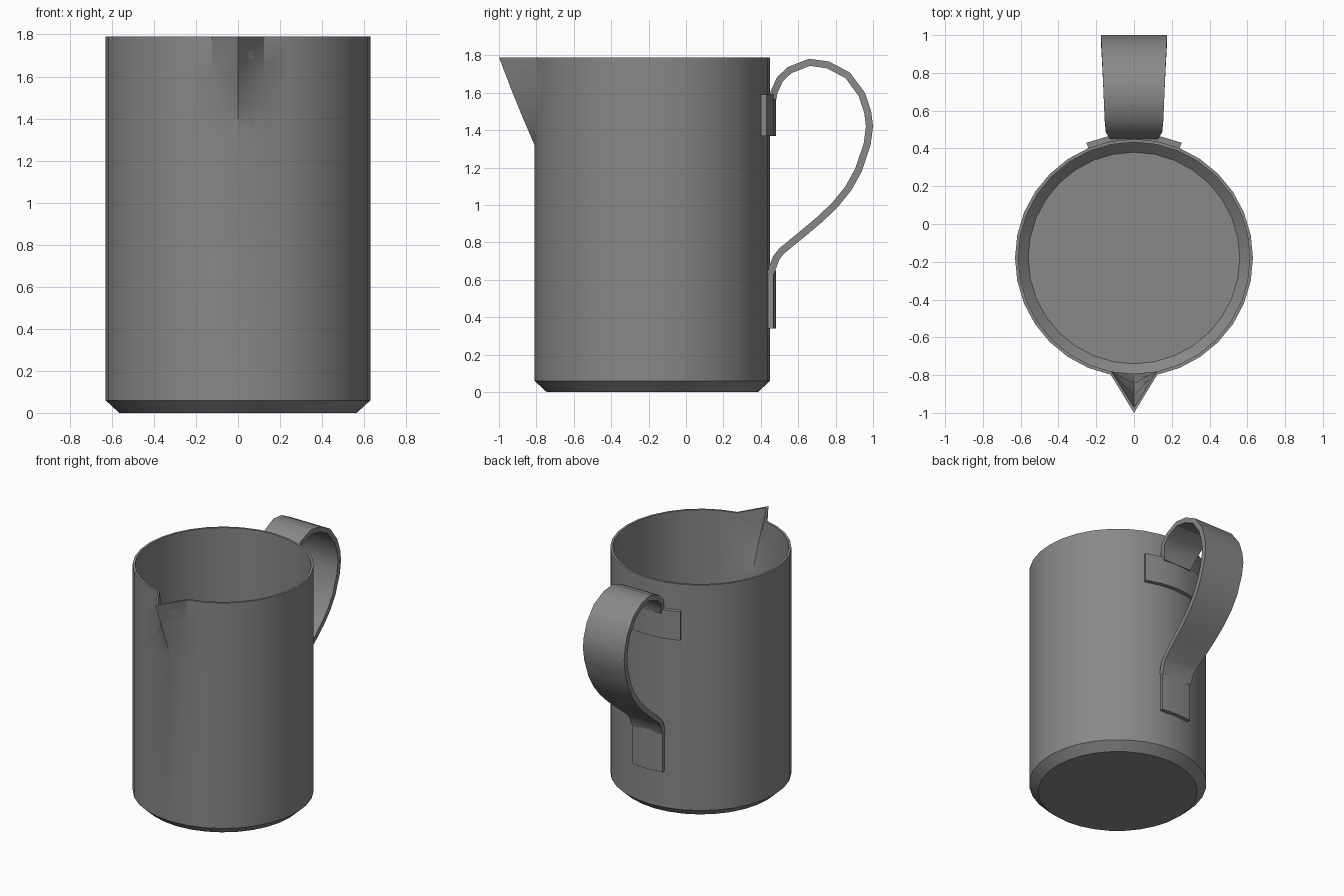
import bpy, bmesh
from math import sin, cos, pi
from mathutils import Vector

if "Cube" in bpy.data.objects:
    bpy.data.objects.remove(bpy.data.objects["Cube"])

SIDES = 32
STEP = 2 * pi / SIDES
CENTRE_Y = -0.18

# Dark metal shared by all parts
metal = bpy.data.materials.new("dark_metal")
metal.diffuse_color = (0.25, 0.25, 0.25, 1)
metal.use_nodes = True
metal.node_tree.nodes["Principled BSDF"].inputs["Base Color"].default_value = metal.diffuse_color


def loft(name, rings, wrap_rings, wrap_section):
    """Skin a list of equal-length sections, capping every open end."""
    bm = bmesh.new()
    rows = [[bm.verts.new(p) for p in ring] for ring in rings]
    n, m = len(rows), len(rows[0])
    for i in range(n if wrap_rings else n - 1):
        a, b = rows[i], rows[(i + 1) % n]
        for j in range(m if wrap_section else m - 1):
            k = (j + 1) % m
            bm.faces.new((a[j], b[j], b[k], a[k]))
    if wrap_rings:
        bm.faces.new([r[0] for r in rows])
        bm.faces.new([r[-1] for r in rows])
    else:
        bm.faces.new(rows[0])
        bm.faces.new(rows[-1])
    bmesh.ops.recalc_face_normals(bm, faces=bm.faces)
    mesh = bpy.data.meshes.new(name)
    bm.to_mesh(mesh)
    bm.free()
    mesh.materials.append(metal)
    obj = bpy.data.objects.new(name, mesh)
    bpy.context.collection.objects.link(obj)
    bpy.ops.object.select_all(action='DESELECT')
    obj.select_set(True)
    bpy.context.view_layer.objects.active = obj
    bpy.ops.object.shade_smooth_by_angle(angle=pi / 6)
    return obj


def around(r, angle, z):
    """Point on the body; angle 0 is the front."""
    return Vector((r * sin(angle), CENTRE_Y - r * cos(angle), z))


# Body: thin-walled lathe, front column pulled out into the spout
# (radius, height, spout pull)
profile = [(0.565, 0, 0), (0.63, 0.06, 0), (0.63, 1.32, 0), (0.63, 1.46, 0.06),
           (0.63, 1.62, 0.125), (0.63, 1.79, 0.19), (0.613, 1.79, 0.178),
           (0.613, 1.62, 0.113), (0.613, 1.46, 0.05), (0.613, 1.32, 0),
           (0.613, 0.07, 0), (0.56, 0.02, 0)]
loft("jug_body",
     [[around(r + (pull if i == 0 else 0), i * STEP, z) for r, z, pull in profile]
      for i in range(SIDES)], True, False)


# Mounting plates hugging the back of the body
def plate(name, span, z0, z1):
    rings = []
    for i in range(-span, span + 1):
        a = pi + i * STEP
        rings.append([around(0.625, a, z0), around(0.66, a, z0),
                      around(0.66, a, z1), around(0.625, a, z1)])
    loft(name, rings, False, True)


plate("upper_plate", 2, 1.37, 1.59)
plate("lower_plate", 1, 0.34, 0.65)

# Handle: flat strap along an outer edge path (y, z, half width)
path = [(0.445, 1.57, 0.12), (0.453, 1.61, 0.13), (0.487, 1.684, 0.15),
        (0.545, 1.738, 0.155), (0.658, 1.782, 0.16), (0.765, 1.767, 0.164),
        (0.877, 1.708, 0.169), (0.957, 1.6, 0.173), (0.99, 1.5, 0.175),
        (1.0, 1.42, 0.175), (0.987, 1.32, 0.173), (0.94, 1.18, 0.17),
        (0.885, 1.08, 0.165), (0.815, 0.993, 0.16), (0.735, 0.915, 0.155),
        (0.652, 0.845, 0.15), (0.524, 0.74, 0.14), (0.5, 0.71, 0.135),
        (0.479, 0.655, 0.13), (0.472, 0.63, 0.128)]
rings = []
for i, (y, z, w) in enumerate(path):
    before, after = path[max(i - 1, 0)], path[min(i + 1, len(path) - 1)]
    t = Vector((after[0] - before[0], after[1] - before[1])).normalized()
    iy, iz = y + t.y * 0.038, z - t.x * 0.038
    rings.append([(-w, y, z), (w, y, z), (w, iy, iz), (-w, iy, iz)])
loft("handle", rings, False, True)
